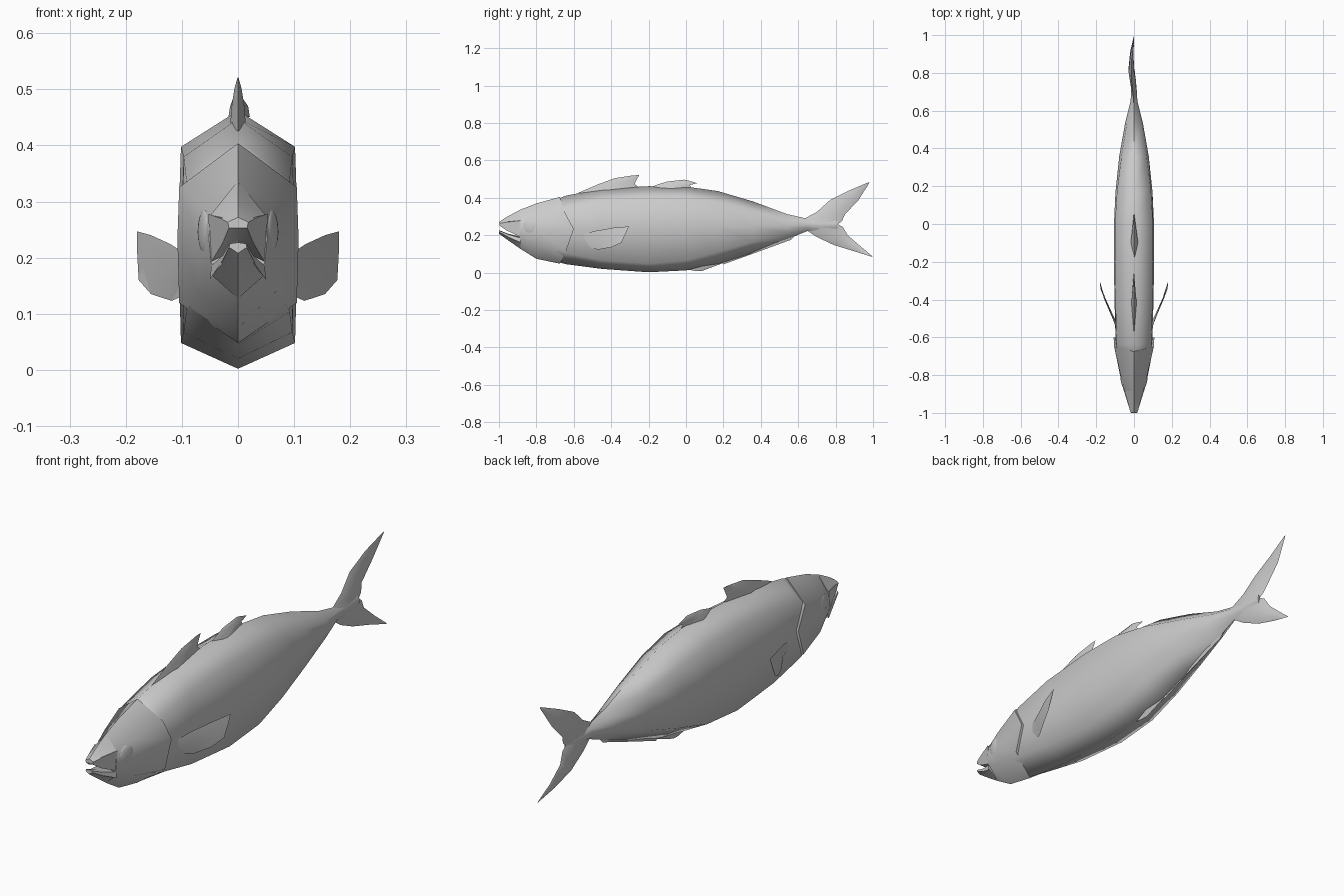
import bpy, math
from mathutils import Vector

grey = bpy.data.materials.new("fish grey")
grey.diffuse_color = (0.6, 0.6, 0.6, 1)


def make(name, verts, faces, angle):
    me = bpy.data.meshes.new(name)
    me.from_pydata(verts, [], faces)
    me.materials.append(grey)
    ob = bpy.data.objects.new(name, me)
    bpy.context.collection.objects.link(ob)
    bpy.context.view_layer.objects.active = ob
    ob.select_set(True)
    bpy.ops.object.mode_set(mode='EDIT')
    bpy.ops.mesh.select_all(action='SELECT')
    bpy.ops.mesh.normals_make_consistent(inside=False)
    bpy.ops.object.mode_set(mode='OBJECT')
    bpy.ops.object.shade_smooth_by_angle(angle=math.radians(angle))
    ob.select_set(False)
    return ob


def skin(name, rings, angle):
    """Join closed rings into a capped tube."""
    n = len(rings[0])
    verts = [p for r in rings for p in r]
    faces = [(i * n + j, i * n + (j + 1) % n, (i + 1) * n + (j + 1) % n, (i + 1) * n + j)
             for i in range(len(rings) - 1) for j in range(n)]
    faces += [tuple(range(n)), tuple(range(len(verts) - n, len(verts)))]
    return make(name, verts, faces, angle)


def ring(y, top, bot, w, u=0.16, l=0.12, side=0.95, dy=(0, 0, 0, 0, 0)):
    """Eight-sided section; u and l are the shoulder and belly corner heights."""
    h = top - bot
    zs = (top, top - u * h, bot + h * 0.52, bot + l * h, bot)
    xs = (0, w * side, w, w * side, 0)
    half = [(x, y + d, z) for x, z, d in zip(xs, zs, dy)]
    return half + [(-x, yy, z) for x, yy, z in half[3:0:-1]]


def blade(name, sections, angle=50):
    """Diamond-section fin from (lead, trail, half thickness) sections."""
    rings = []
    for a, b, t in sections:
        a, b = Vector(a), Vector(b)
        m, o = a.lerp(b, 0.45), Vector((t, 0, 0))
        rings.append([a, m + o, b, m - o])
    return skin(name, rings, angle)


# body, from inside the head to the tail root
skin("body", [ring(*s) for s in (
    (-0.74, 0.375, 0.07, 0.080, 0.22, 0.20),
    (-0.64, 0.412, 0.045, 0.097, 0.20, 0.16),
    (-0.45, 0.448, 0.020, 0.102, 0.16, 0.11),
    (-0.20, 0.462, 0.002, 0.107, 0.14, 0.10),
    (0.00, 0.460, 0.012, 0.106, 0.14, 0.12),
    (0.17, 0.436, 0.045, 0.098, 0.17, 0.17, 0.92),
    (0.36, 0.380, 0.105, 0.078, 0.20, 0.22, 0.85),
    (0.54, 0.313, 0.178, 0.046, 0.22, 0.25, 0.80),
    (0.65, 0.288, 0.223, 0.018, 0.25, 0.25, 0.75),
    (0.72, 0.286, 0.218, 0.014, 0.25, 0.25, 0.75),
    (0.81, 0.275, 0.235, 0.004, 0.25, 0.25, 0.75))], 75)

# head with a swept gill edge and a thin rear rim
sweep = (0, 0.025, 0.075, 0.035, 0)
skin("head", [
    ring(-0.89, 0.335, 0.130, 0.052, 0.33, 0.30, 0.92),
    ring(-0.80, 0.370, 0.074, 0.074, 0.25, 0.23, 0.95),
    ring(-0.675, 0.404, 0.048, 0.108, 0.22, 0.20, 0.97, sweep),
    ring(-0.675, 0.394, 0.058, 0.092, 0.22, 0.20, 0.97, sweep)], 55)

# jaws, leaving an open wedge for the mouth
skin("upper_jaw", [
    ring(-0.998, 0.272, 0.253, 0.018, 0.4, 0.0, 0.9),
    ring(-0.96, 0.297, 0.240, 0.030, 0.45, -0.25, 0.92),
    ring(-0.885, 0.337, 0.215, 0.053, 0.5, -0.2, 0.92)], 45)
skin("lower_jaw", [
    ring(-1.0, 0.227, 0.208, 0.016, 0.1, 0.5, 0.9),
    ring(-0.95, 0.208, 0.172, 0.030, 0.1, 0.5, 0.9),
    ring(-0.885, 0.192, 0.127, 0.050, 0.1, 0.65, 0.95)], 45)

# eyes and side fins
for s, label in ((1, "right"), (-1, "left")):
    bpy.ops.mesh.primitive_uv_sphere_add(segments=20, ring_count=12, radius=1,
                                         location=(s * 0.059, -0.835, 0.246))
    eye = bpy.context.object
    eye.name = label + "_eye"
    eye.scale = (0.010, 0.038, 0.039)
    eye.rotation_euler = (0, 0, -s * math.radians(13))
    eye.data.materials.append(grey)
    bpy.ops.object.shade_smooth()
    eye.select_set(False)
    blade(label + "_side_fin", [
        ((s * 0.092, -0.56, 0.205), (s * 0.092, -0.52, 0.135), 0.005),
        ((s * 0.120, -0.48, 0.224), (s * 0.118, -0.47, 0.123), 0.005),
        ((s * 0.155, -0.39, 0.240), (s * 0.155, -0.40, 0.135), 0.004),
        ((s * 0.180, -0.305, 0.247), (s * 0.177, -0.345, 0.160), 0.001)])


def flat(*rows):
    """Sections in the middle plane from (y, z, y, z, thickness, shift)."""
    return [((x, a, b), (x, c, d), t) for a, b, c, d, t, x in rows]


# back fins
blade("front_back_fin", flat(
    (-0.58, 0.425, -0.24, 0.450, 0.014, 0),
    (-0.47, 0.472, -0.275, 0.473, 0.011, 0),
    (-0.38, 0.505, -0.262, 0.500, 0.006, 0),
    (-0.29, 0.519, -0.25, 0.522, 0.001, 0)))
blade("rear_back_fin", flat(
    (-0.20, 0.452, 0.03, 0.450, 0.019, 0.002),
    (-0.15, 0.472, 0.02, 0.468, 0.016, 0.002),
    (-0.10, 0.487, 0.06, 0.478, 0.009, 0),
    (-0.01, 0.497, 0.01, 0.493, 0.001, 0)))

# belly fin and the low keel behind it
blade("belly_fin", flat(
    (-0.04, 0.030, 0.30, 0.100, 0.016, 0),
    (0.00, 0.018, 0.20, 0.052, 0.010, 0),
    (0.05, 0.009, 0.085, 0.009, 0.001, 0)))
blade("belly_keel", flat(
    (0.18, 0.070, 0.60, 0.215, 0.016, 0),
    (0.20, 0.044, 0.56, 0.175, 0.002, 0)))

# forked tail with a slight sideways bend
blade("upper_tail_lobe", flat(
    (0.63, 0.287, 0.79, 0.240, 0.013, 0),
    (0.70, 0.325, 0.835, 0.278, 0.016, -0.006),
    (0.77, 0.388, 0.85, 0.312, 0.015, -0.014),
    (0.87, 0.438, 0.92, 0.385, 0.008, -0.012),
    (0.975, 0.483, 0.982, 0.482, 0.001, 0)))
blade("lower_tail_lobe", flat(
    (0.64, 0.230, 0.79, 0.270, 0.013, 0),
    (0.70, 0.190, 0.838, 0.245, 0.016, -0.006),
    (0.79, 0.148, 0.865, 0.200, 0.015, -0.014),
    (0.90, 0.114, 0.93, 0.143, 0.008, -0.012),
    (0.99, 0.086, 1.0, 0.085, 0.001, 0)))
